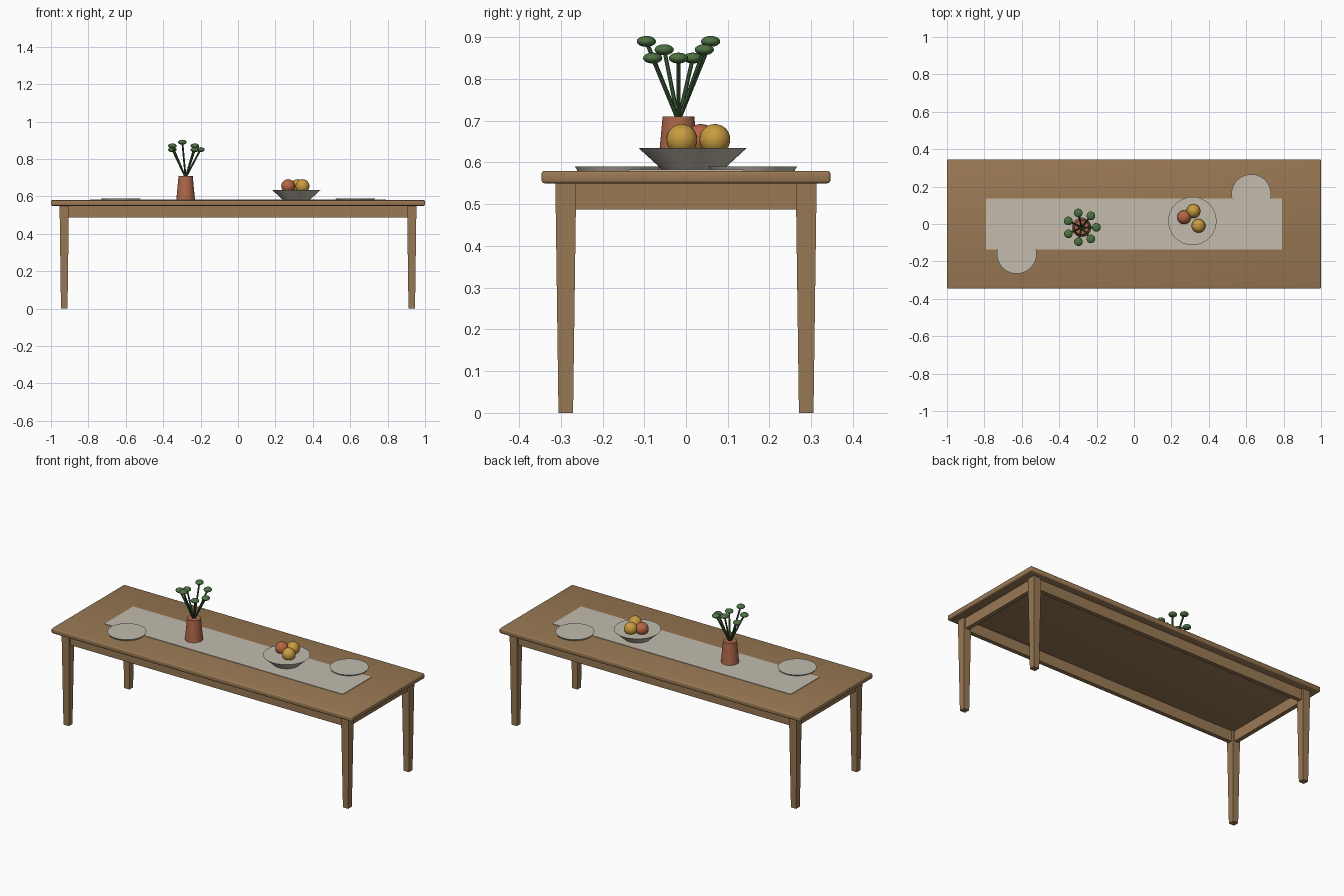
import bpy, bmesh, math
from mathutils import Vector

if "Cube" in bpy.data.objects:
    bpy.data.objects.remove(bpy.data.objects["Cube"])


def mat(name, rgb):
    m = bpy.data.materials.new(name)
    m.diffuse_color = (*rgb, 1)
    m.use_nodes = True
    m.node_tree.nodes["Principled BSDF"].inputs["Base Color"].default_value = m.diffuse_color
    return m


WOOD = mat("warm wood", (0.32, 0.19, 0.088))
CREAM = mat("cream linen and ceramic", (0.54, 0.50, 0.42))
CLAY = mat("terracotta", (0.42, 0.135, 0.065))
GOLD = mat("golden fruit", (0.58, 0.33, 0.05))
RED = mat("red fruit", (0.46, 0.13, 0.06))
LEAF = mat("leaf green", (0.075, 0.165, 0.055))
STEM = mat("stem green", (0.05, 0.12, 0.04))


def finish(name, bm, material, smooth=False):
    me = bpy.data.meshes.new(name)
    bmesh.ops.recalc_face_normals(bm, faces=bm.faces)
    bm.to_mesh(me)
    bm.free()
    me.materials.append(material)
    ob = bpy.data.objects.new(name, me)
    bpy.context.collection.objects.link(ob)
    if smooth:
        bpy.context.view_layer.objects.active = ob
        ob.select_set(True)
        bpy.ops.object.shade_smooth_by_angle(angle=math.radians(40))
        ob.select_set(False)
    return ob


def box(name, centre, size, material, bevel=0):
    bm = bmesh.new()
    bmesh.ops.create_cube(bm, size=1)
    for v in bm.verts:
        v.co = Vector(centre) + Vector([a * b for a, b in zip(v.co, size)])
    if bevel:
        bmesh.ops.bevel(bm, geom=bm.edges[:], offset=bevel, segments=3,
                        profile=0.5, affect='EDGES')
    return finish(name, bm, material, bool(bevel))


def cone(name, start, end, r1, r2, material, sides=40):
    a, b = Vector(start), Vector(end)
    bm = bmesh.new()
    bmesh.ops.create_cone(bm, cap_ends=True, segments=sides, radius1=r1,
                          radius2=r2, depth=(b - a).length)
    rot = (b - a).to_track_quat('Z', 'Y')
    for v in bm.verts:
        v.co = (a + b) / 2 + rot @ v.co
    return finish(name, bm, material, True)


def ball(name, centre, radii, material):
    bm = bmesh.new()
    bmesh.ops.create_uvsphere(bm, u_segments=24, v_segments=14, radius=1)
    for v in bm.verts:
        v.co = Vector(centre) + Vector([a * b for a, b in zip(v.co, radii)])
    return finish(name, bm, material, True)


# table top
TOP = 0.58
box("table_top", (0, 0, 0.565), (2, 0.692, 0.03), WOOD, 0.007)

# tapered legs, thicker at the top
LX, LY = 0.929, 0.288
for sx, a in ((-1, "left"), (1, "right")):
    for sy, b in ((-1, "front"), (1, "back")):
        bm = bmesh.new()
        bmesh.ops.create_cube(bm, size=2)
        for v in bm.verts:
            h = 0.025 if v.co.z > 0 else 0.0175
            v.co = (sx * LX + v.co.x * h, sy * LY + v.co.y * h,
                    0.551 if v.co.z > 0 else 0)
        finish(f"{b}_{a}_leg", bm, WOOD)

# aprons between the legs
for s, a, b in ((-1, "front", "left"), (1, "back", "right")):
    box(a + "_apron", (0, s * LY, 0.519), (2 * LX - 0.04, 0.025, 0.064), WOOD)
    box(b + "_apron", (s * LX, 0, 0.519), (0.025, 2 * LY - 0.04, 0.064), WOOD)

# cloth runner
box("runner", (0, 0, TOP + 0.001), (1.585, 0.272, 0.004), CREAM)

# plates
for s, a in ((-1, "left"), (1, "right")):
    cone(a + "_plate", (s * 0.627, s * 0.16, TOP), (s * 0.627, s * 0.16, 0.59),
         0.1, 0.106, CREAM)

# bowl with fruit
cone("bowl", (0.312, 0.016, TOP), (0.312, 0.016, 0.634), 0.07, 0.129, CREAM)
for name, x, y, m in (("red_fruit", 0.268, 0.036, RED),
                      ("gold_fruit_back", 0.318, 0.069, GOLD),
                      ("gold_fruit_front", 0.345, -0.01, GOLD)):
    ball(name, (x, y, 0.655), (0.037,) * 3, m)

# vase with a ring of stems and flower heads
VX, VY = -0.28, -0.018
cone("vase", (VX, VY, TOP), (VX, VY, 0.71), 0.05, 0.038, CLAY)
for i in range(7):
    t = i * math.tau / 7
    tip = (VX + 0.079 * math.cos(t), VY + 0.079 * math.sin(t), 0.85 + 0.02 * (i % 3))
    cone(f"stem_{i}", (VX, VY, 0.7), tip, 0.005, 0.005, STEM, 8)
    ball(f"flower_head_{i}", tip, (0.023, 0.023, 0.013), LEAF)
